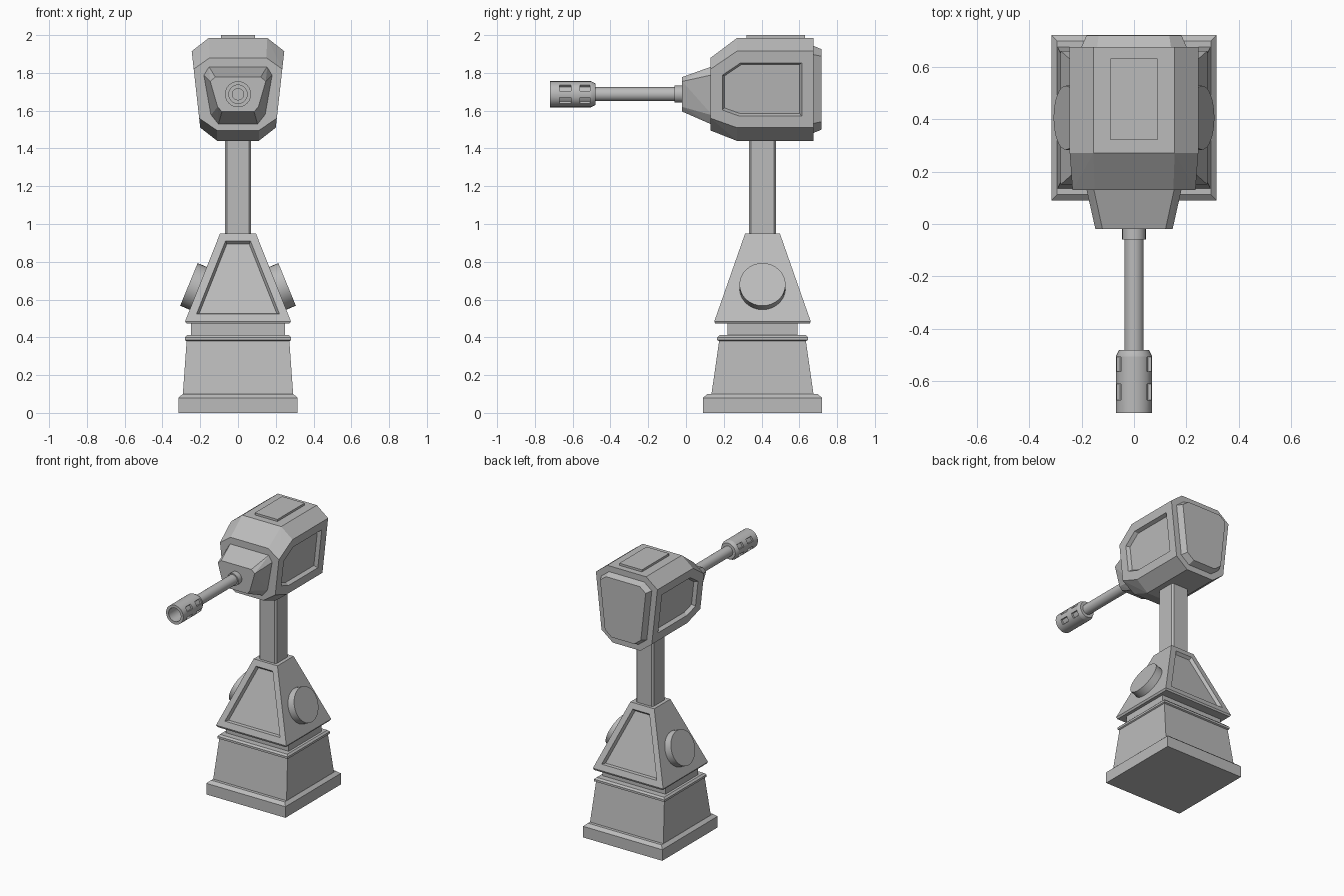
import bpy, bmesh, math
from mathutils import Matrix, Vector

cube = bpy.data.objects.get("Cube")
if cube:
    bpy.data.objects.remove(cube, do_unlink=True)

CY = 0.405       # column centre in y
BARREL_Z = 1.687

grey = bpy.data.materials.new("plain grey")
grey.use_nodes = True
COLOUR = (0.5, 0.5, 0.5, 1)
grey.diffuse_color = COLOUR
grey.node_tree.nodes["Principled BSDF"].inputs["Base Color"].default_value = COLOUR


def finish(name, bm, smooth=False):
    bmesh.ops.recalc_face_normals(bm, faces=bm.faces[:])
    mesh = bpy.data.meshes.new(name)
    bm.to_mesh(mesh)
    bm.free()
    mesh.materials.append(grey)
    ob = bpy.data.objects.new(name, mesh)
    bpy.context.collection.objects.link(ob)
    if smooth:
        bpy.ops.object.select_all(action='DESELECT')
        ob.select_set(True)
        bpy.context.view_layer.objects.active = ob
        bpy.ops.object.shade_smooth_by_angle(angle=math.radians(30))
    return ob


def loft(rings, closed=False):
    """Skin rings of points; cap the ends, or join last to first."""
    bm = bmesh.new()
    vs = [[bm.verts.new(p) for p in r] for r in rings]
    n = len(vs[0])
    pairs = list(zip(vs, vs[1:])) + ([(vs[-1], vs[0])] if closed else [])
    for a, b in pairs:
        for i in range(n):
            j = (i + 1) % n
            bm.faces.new((a[i], a[j], b[j], b[i]))
    if not closed:
        bm.faces.new(vs[0])
        bm.faces.new(vs[-1])
    bmesh.ops.recalc_face_normals(bm, faces=bm.faces[:])
    return bm


def stack(levels):
    """Rectangular tiers (half x, half y, z) around the column axis."""
    return loft([[(sx * hx, CY + sy * hy, z) for sx, sy in
                  ((-1, -1), (1, -1), (1, 1), (-1, 1))] for hx, hy, z in levels])


def lathe(profile, closed=False, n=24):
    """Turn (radius, y) points around the barrel axis."""
    return loft([[(r * math.cos(2 * math.pi * i / n), y,
                   BARREL_Z + r * math.sin(2 * math.pi * i / n))
                  for i in range(n)] for r, y in profile], closed)


def panel(bm, test, margin, slope, depth):
    """Inset every face passing the test, then sink (or raise) its middle."""
    for f in [f for f in bm.faces if test(f)]:
        bmesh.ops.inset_region(bm, faces=[f], thickness=margin, use_even_offset=True)
        bmesh.ops.inset_region(bm, faces=[f], thickness=slope, depth=depth,
                               use_even_offset=True)


def hull(points):
    """Symmetric convex solid with flat n-gon faces."""
    bm = bmesh.new()
    for x, y, z in points:
        for s in (-1, 1):
            bm.verts.new((s * x, y, z))
    bmesh.ops.convex_hull(bm, input=bm.verts[:])
    bmesh.ops.dissolve_limit(bm, angle_limit=math.radians(2),
                             verts=bm.verts[:], edges=bm.edges[:])
    bmesh.ops.recalc_face_normals(bm, faces=bm.faces[:])
    return bm


# Stepped foot
finish("base", stack([(.315, .315, 0), (.315, .315, .08), (.293, .292, .1),
                      (.292, .27, .1), (.272, .23, .38), (.28, .24, .385),
                      (.28, .24, .4), (.268, .228, .412), (.25, .185, .412),
                      (.25, .185, .48)]))

# Tapered pedestal with sunken front and back panels
bm = stack([(.272, .25, .472), (.28, .255, .485), (.095, .092, .95)])
panel(bm, lambda f: abs(f.normal.y) > .8 and f.calc_area() > .05, .042, .01, -.022)
finish("pedestal", bm)

# Side discs lying on the sloping pedestal faces
for side, label in ((1, "left"), (-1, "right")):
    normal = Vector((side * .925, 0, .38))
    bm = bmesh.new()
    bmesh.ops.create_cone(bm, cap_ends=True, segments=32, radius1=.122, radius2=.122,
                          depth=.08)
    turn = normal.to_track_quat('Z', 'Y').to_matrix().to_4x4()
    centre = Vector((side * .26, CY, .68)) - normal * .04
    bm.transform(Matrix.Translation(centre) @ turn)
    finish(label + "_disc", bm, True)

# Square post with narrow chamfers
bm = stack([(.07, .072, .94), (.07, .072, 1.47)])
bmesh.ops.bevel(bm, geom=[e for e in bm.edges
                          if abs(e.verts[0].co.z - e.verts[1].co.z) > .1],
                offset=.012, segments=1, affect='EDGES')
finish("post", bm)


# Head shell: side walls lean outward, front edges slope in
def wall(z):
    return .2 + (z - 1.51) * .111


points = []
for y, bottom, low, high, top, half_low, half_top in (
        (.13, 1.495, 1.56, 1.82, 1.88, .11, .15),
        (.27, 1.44, 1.51, 1.915, 1.985, .11, .155),
        (.675, 1.44, 1.51, 1.915, 1.985, .11, .155)):
    points += [(half_low, y, bottom), (wall(low), y, low),
               (wall(high), y, high), (half_top, y, top)]
bm = hull(points)
panel(bm, lambda f: abs(f.normal.x) > .95 and f.calc_area() > .1, .062, .012, -.025)
panel(bm, lambda f: f.normal.y > .95 and f.calc_area() > .1, .042, .018, .043)
finish("head", bm)

# Tapered nose
finish("nose", hull([(.155, .14, 1.835), (.183, .14, 1.79), (.145, .14, 1.575),
                     (.105, .14, 1.525), (.12, -.02, 1.778), (.147, -.02, 1.755),
                     (.108, -.02, 1.62), (.085, -.02, 1.595)]))

# Roof plate
bm = bmesh.new()
bmesh.ops.create_cube(bm, size=1)
bm.transform(Matrix.Translation((0, .475, 1.985)) @ Matrix.Diagonal((.18, .31, .03, 1)))
finish("roof_plate", bm)

# Barrel and its collar
finish("barrel", lathe([(.037, 0), (.037, -.5)]), True)
finish("barrel_collar", lathe([(.045, 0), (.045, -.06)]), True)

# Hollow muzzle with two rows of sunken slots
bm = lathe([(.03, -.48), (.057, -.48), (.069, -.503), (.069, -.507), (.069, -.562),
            (.069, -.61), (.069, -.67), (.069, -.72), (.049, -.72), (.049, -.6),
            (.03, -.6)], closed=True)
slots = []
for f in bm.faces:
    c = f.calc_center_median()
    dz = c.z - BARREL_Z
    angle = math.degrees(math.atan2(abs(dz), abs(c.x)))
    in_row = -.56 < c.y < -.51 or -.665 < c.y < -.615
    if math.hypot(c.x, dz) > .06 and 15 < angle < 45 and in_row:
        slots.append(f)
sunk = bmesh.ops.extrude_face_region(bm, geom=slots)["geom"]
bmesh.ops.delete(bm, geom=[f for f in slots if f.is_valid], context='FACES_ONLY')
for v in sunk:
    if isinstance(v, bmesh.types.BMVert):
        v.co.x *= .8
        v.co.z = BARREL_Z + (v.co.z - BARREL_Z) * .8
finish("muzzle", bm, True)
